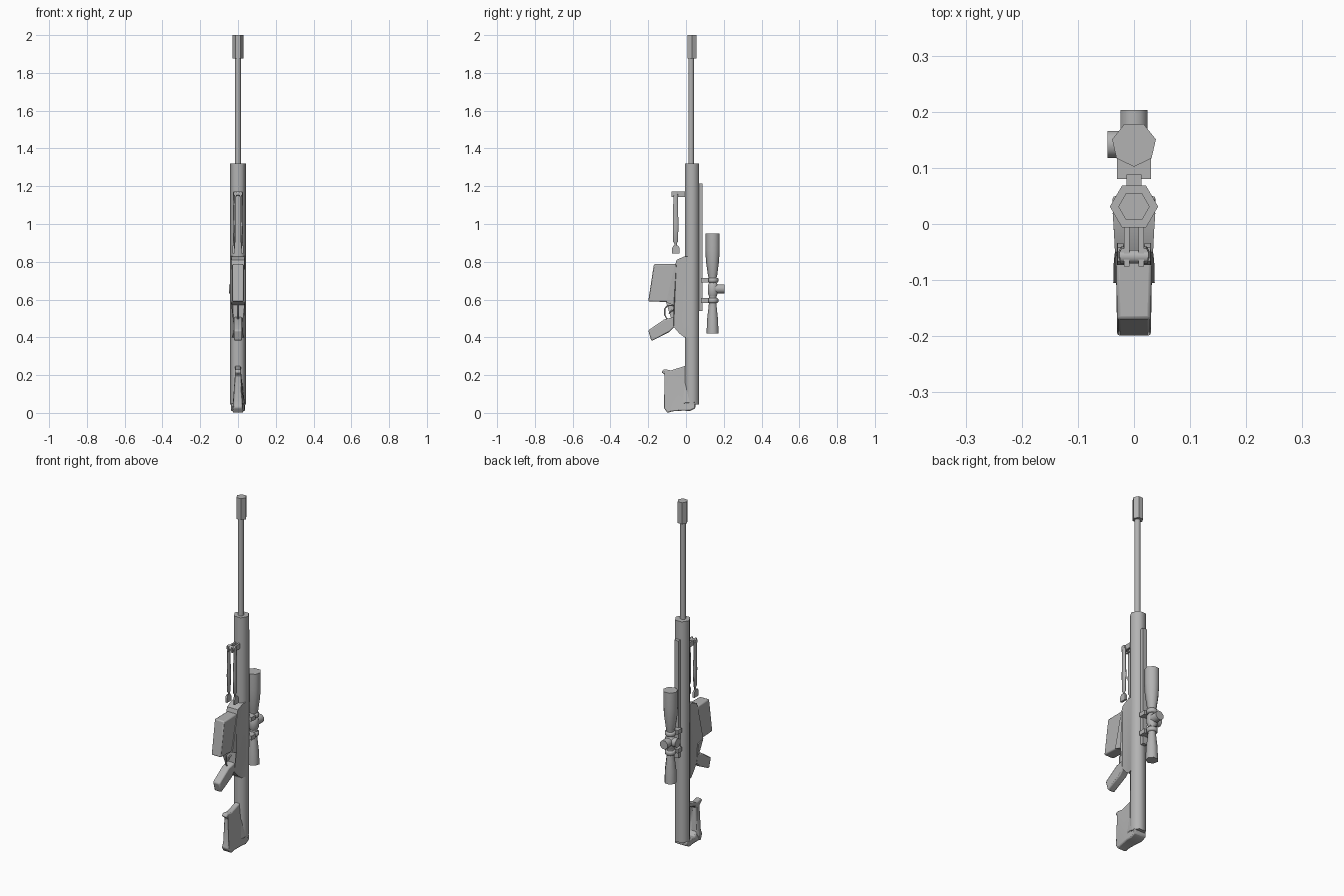
import bpy, bmesh, math
from mathutils import Vector, Matrix

if "Cube" in bpy.data.objects:
    bpy.data.objects.remove(bpy.data.objects["Cube"], do_unlink=True)

metal = bpy.data.materials.new("plain_grey")
metal.use_nodes = True
GREY = (0.45, 0.45, 0.45, 1)
metal.diffuse_color = GREY
metal.node_tree.nodes["Principled BSDF"].inputs["Base Color"].default_value = GREY


def finish(name, bm, angle):
    """Turn a bmesh into a shaded object; faces meeting above the angle stay sharp."""
    bmesh.ops.recalc_face_normals(bm, faces=bm.faces)
    mesh = bpy.data.meshes.new(name)
    bm.to_mesh(mesh)
    bm.free()
    mesh.materials.append(metal)
    mesh.shade_smooth()
    mesh.set_sharp_from_angle(angle=math.radians(angle))
    obj = bpy.data.objects.new(name, mesh)
    bpy.context.collection.objects.link(obj)
    return obj


def bridge(bm, a, b):
    for i in range(len(a)):
        j = (i + 1) % len(a)
        bm.faces.new((a[i], a[j], b[j], b[i]))


def lathe(name, profile, centre, sides, axis="Z", turn=0, angle=65):
    """Sweep (radius, distance) pairs around an axis through the centre."""
    bm = bmesh.new()
    rot = Vector((0, 0, 1)).rotation_difference(
        {"X": Vector((1, 0, 0)), "Y": Vector((0, 1, 0)), "Z": Vector((0, 0, 1))}[axis])
    rings = []
    for r, d in profile:
        ring = []
        for i in range(sides):
            a = math.radians(turn) + math.tau * i / sides
            p = Vector((r * math.cos(a), r * math.sin(a), d))
            ring.append(bm.verts.new(rot @ p + Vector(centre)))
        rings.append(ring)
    for a, b in zip(rings, rings[1:]):
        bridge(bm, a, b)
    bm.faces.new(rings[0])
    bm.faces.new(rings[-1])
    return finish(name, bm, angle)


def plate(name, outline, x=0, angle=40, bevel=0):
    """Side outline of (y, z, half width) points, given thickness about x."""
    bm = bmesh.new()
    left = [bm.verts.new((x - w, y, z)) for y, z, w in outline]
    right = [bm.verts.new((x + w, y, z)) for y, z, w in outline]
    bridge(bm, left, right)
    caps = [bm.faces.new(left), bm.faces.new(right)]
    bmesh.ops.triangulate(bm, faces=caps)
    obj = finish(name, bm, angle)
    if bevel:
        mod = obj.modifiers.new("soft_edges", "BEVEL")
        mod.width = bevel
        mod.segments = 2
        mod.limit_method = "ANGLE"
        mod.angle_limit = math.radians(50)
    return obj


def box(name, lo, hi):
    w = (hi[0] - lo[0]) / 2
    return plate(name, [(lo[1], lo[2], w), (hi[1], lo[2], w),
                        (hi[1], hi[2], w), (lo[1], hi[2], w)], lo[0] + w)


def tube(name, points, radius):
    curve = bpy.data.curves.new(name, "CURVE")
    curve.dimensions = "3D"
    curve.bevel_depth = radius
    curve.bevel_resolution = 1
    curve.use_fill_caps = True
    spline = curve.splines.new("POLY")
    spline.points.add(len(points) - 1)
    for sp, p in zip(spline.points, points):
        sp.co = (*p, 1)
    curve.materials.append(metal)
    obj = bpy.data.objects.new(name, curve)
    bpy.context.collection.objects.link(obj)


# Barrel, muzzle and main body
AXIS_Y = 0.031
lathe("barrel", [(0.016, 1.3), (0.016, 1.89)], (0, 0.027, 0), 8, turn=22.5)
lathe("muzzle", [(0.028, 1.876), (0.028, 2.0)], (0, AXIS_Y, 0), 6, angle=30)
lathe("receiver", [(0.043, 0.045), (0.043, 1.32)], (0, AXIS_Y, 0), 6)
box("top_rail", (-0.013, 0.06, 0.54), (0.013, 0.088, 1.215))

# Lower body, magazine and grip
plate("lower_body", [
    (0.02, 0.83, 0.038), (-0.01, 0.828, 0.036), (-0.05, 0.81, 0.034),
    (-0.066, 0.75, 0.036), (-0.105, 0.585, 0.037), (-0.065, 0.57, 0.035),
    (-0.065, 0.455, 0.022), (-0.035, 0.42, 0.025), (-0.008, 0.4, 0.03),
    (0.02, 0.4, 0.038)])
plate("magazine", [(-0.17, 0.787, 0.03), (-0.05, 0.787, 0.032),
                   (-0.09, 0.587, 0.032), (-0.2, 0.59, 0.03)], bevel=0.006)
plate("grip", [
    (-0.05, 0.51, 0.024), (-0.115, 0.495, 0.022), (-0.2, 0.437, 0.022),
    (-0.183, 0.38, 0.022), (-0.09, 0.427, 0.022), (-0.065, 0.452, 0.022),
    (-0.03, 0.46, 0.022)], bevel=0.007)
tube("trigger_guard", [(0, -0.065, 0.57), (0, -0.1, 0.567), (0, -0.113, 0.55),
                       (0, -0.113, 0.52), (0, -0.1, 0.495)], 0.004)
tube("trigger", [(0, -0.06, 0.545), (0, -0.078, 0.54), (0, -0.09, 0.525)], 0.004)

# Rear hand loop flaring into the butt pad
plate("rear_loop", [
    (0.0, 0.25, 0.015), (-0.08, 0.225, 0.015), (-0.118, 0.232, 0.015),
    (-0.13, 0.215, 0.015), (-0.103, 0.195, 0.015), (-0.108, 0.07, 0.018),
    (-0.119, 0.028, 0.022), (-0.098, 0.0, 0.028), (-0.075, 0.008, 0.03),
    (-0.015, 0.012, 0.036), (0.02, 0.01, 0.038), (0.05, 0.025, 0.038),
    (0.05, 0.05, 0.038), (-0.005, 0.05, 0.036), (-0.045, 0.04, 0.024),
    (-0.066, 0.06, 0.018), (-0.076, 0.19, 0.015), (-0.068, 0.2, 0.015),
    (0.0, 0.225, 0.015)], bevel=0.006)

# Scope with rings, mounts and adjusting knobs
SCOPE = (0, 0.142, 0)
lathe("scope_tube", [
    (0.033, 0.42), (0.031, 0.49), (0.024, 0.55), (0.021, 0.58), (0.021, 0.71),
    (0.026, 0.73), (0.036, 0.8), (0.04, 0.86), (0.04, 0.95)], SCOPE, 7, turn=-90)
for label, z in (("rear", 0.595), ("front", 0.703)):
    lathe(label + "_scope_ring", [(0.026, z - 0.012), (0.03, z - 0.006),
                                  (0.03, z + 0.006), (0.026, z + 0.012)],
          SCOPE, 10, turn=18)
    box(label + "_scope_mount", (-0.03, 0.08, z - 0.012), (0.03, 0.118, z + 0.012))
lathe("turret_body", [(0.021, 0.615), (0.029, 0.635), (0.029, 0.675), (0.021, 0.69)],
      SCOPE, 8, turn=22.5)
lathe("top_knob", [(0.026, 0.0), (0.026, 0.061)], (0, 0.142, 0.657), 8, "Y", 22.5)
lathe("side_knob", [(0.026, -0.047), (0.026, 0.0)], (0, 0.142, 0.657), 8, "X", 22.5)

# Folded bipod
lathe("bipod_pin", [(0.013, -0.025), (0.013, 0.025)], (0, -0.058, 1.16), 8, "X", 22.5)
for label, s in (("left", 1), ("right", -1)):
    bracket = [s * 0.008, s * 0.018]
    box(label + "_bipod_bracket", (min(bracket), -0.076, 1.143),
        (max(bracket), 0.0, 1.172))
    leg = lathe(label + "_bipod_leg", [
        (0.006, 0.87), (0.008, 0.9), (0.014, 0.905), (0.016, 1.0), (0.012, 1.17)],
        (0, 0, 0), 8, turn=22.5)
    leg.matrix_world = Matrix.Translation((s * 0.02, -0.055, 0)) @ Matrix.Diagonal((0.5, 1, 1, 1))
    plate(label + "_bipod_foot", [
        (-0.073, 0.845, 0.006), (-0.034, 0.845, 0.006), (-0.034, 0.872, 0.006),
        (-0.042, 0.886, 0.005), (-0.066, 0.886, 0.005), (-0.073, 0.872, 0.006)],
        s * 0.024)
